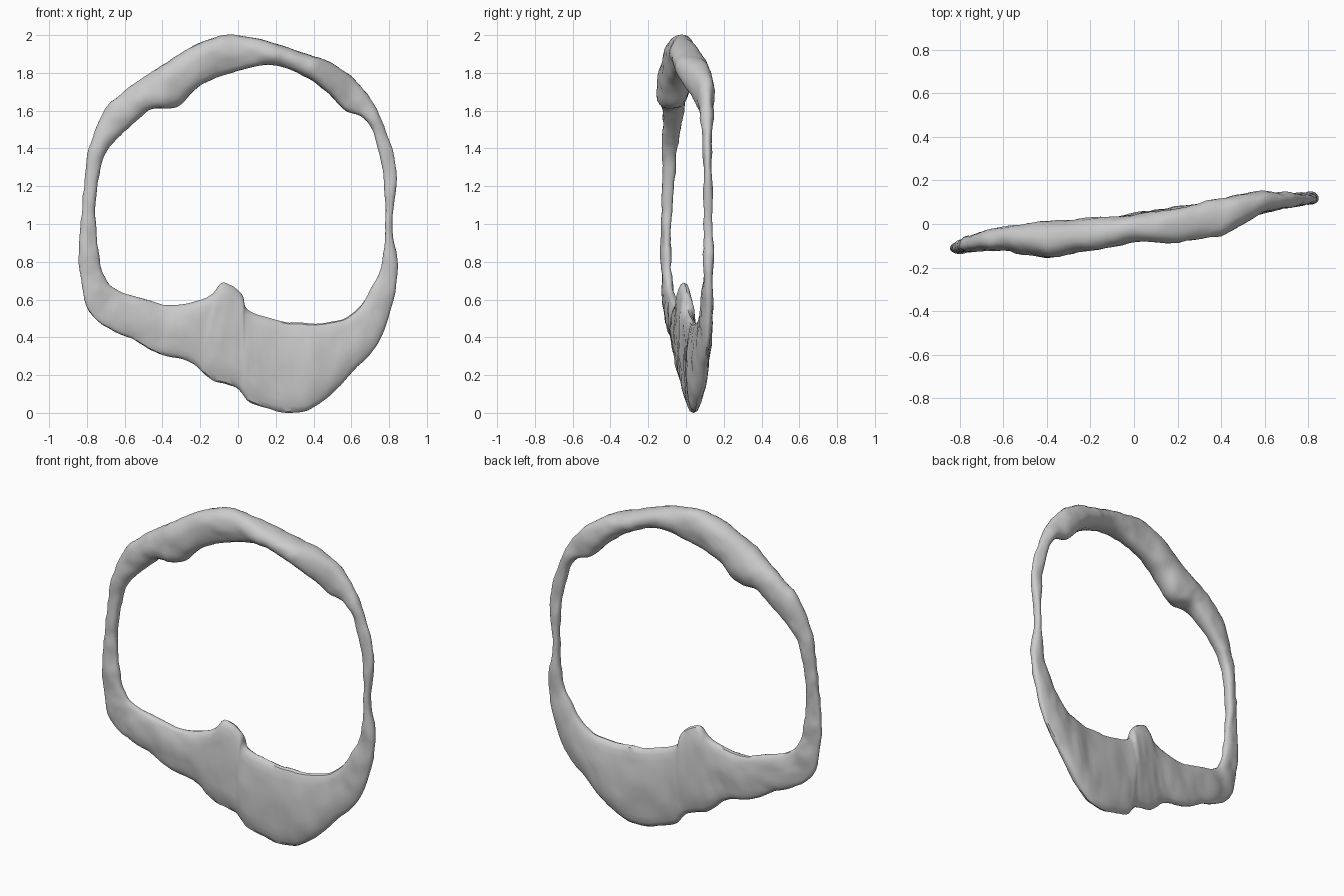
import bpy, bmesh, math
from mathutils import Vector, noise

if "Cube" in bpy.data.objects:
    bpy.data.objects.remove(bpy.data.objects["Cube"])

# Stations around the ring: outer x, outer z, inner x, inner z
STATIONS = [
    (-0.05, 2.00, 0.00, 1.81), (-0.22, 1.95, -0.19, 1.74), (-0.43, 1.82, -0.33, 1.62),
    (-0.58, 1.72, -0.47, 1.60), (-0.70, 1.61, -0.62, 1.47), (-0.79, 1.40, -0.71, 1.35),
    (-0.82, 1.15, -0.755, 1.12), (-0.84, 0.93, -0.745, 0.92), (-0.84, 0.74, -0.72, 0.75),
    (-0.77, 0.51, -0.65, 0.655), (-0.56, 0.39, -0.50, 0.60), (-0.42, 0.315, -0.32, 0.57),
    (-0.25, 0.27, -0.15, 0.62), (-0.14, 0.175, -0.08, 0.69), (-0.01, 0.135, 0.02, 0.63),
    (0.08, 0.045, 0.06, 0.54), (0.30, 0.00, 0.27, 0.48), (0.45, 0.06, 0.50, 0.48),
    (0.61, 0.22, 0.62, 0.535), (0.76, 0.40, 0.70, 0.65), (0.845, 0.74, 0.765, 0.80),
    (0.815, 1.00, 0.78, 1.00), (0.84, 1.28, 0.77, 1.24), (0.76, 1.55, 0.70, 1.52),
    (0.65, 1.73, 0.56, 1.61), (0.50, 1.85, 0.42, 1.74), (0.33, 1.91, 0.29, 1.81),
    (0.15, 1.97, 0.16, 1.84)]

# Front and back depth limits at x = -0.8, -0.6 ... 0.8
TOP_FRONT = (-.125, -.12, -.16, -.125, -.08, -.085, -.06, .06, .095)
TOP_BACK = (-.065, -.01, .01, .03, .04, .075, .12, .155, .135)
LOW_FRONT = (-.135, -.105, -.085, -.075, -.045, -.01, .005, .05, .095)
LOW_BACK = (-.085, -.04, -.01, .01, .05, .075, .10, .13, .145)


def lookup(table, x):
    t = min(max((x + 0.8) / 0.2, 0), 7.999)
    i = int(t)
    return table[i] + (table[i + 1] - table[i]) * (t - i)


def spline(p, i, t):
    a, b, c, d = (Vector(p[(i + k) % len(p)]) for k in (-1, 0, 1, 2))
    return 0.5 * (2 * b + (c - a) * t + (2 * a - 5 * b + 4 * c - d) * t * t
                  + (3 * b - a - 3 * c + d) * t ** 3)


STEPS, SIDES = 7, 24
bm = bmesh.new()
rings = []
for s in range(len(STATIONS) * STEPS):
    ox, oz, ix, iz = spline(STATIONS, s // STEPS, (s % STEPS) / STEPS)
    ring = []
    for k in range(SIDES):
        a = 2 * math.pi * k / SIDES
        c, d = math.cos(a), math.sin(a)
        u = 0.5 + 0.5 * c
        x, z = ix + (ox - ix) * u, iz + (oz - iz) * u
        w = min(max((z - 0.9) / 0.4, 0), 1)
        front = lookup(LOW_FRONT, x) * (1 - w) + lookup(TOP_FRONT, x) * w
        back = lookup(LOW_BACK, x) * (1 - w) + lookup(TOP_BACK, x) * w
        y = (front + back) / 2 + (back - front) / 2 * math.copysign(abs(d) ** 0.8, d)
        p = Vector((x, y, z))
        # Rough, worn surface
        bump = noise.noise(p * 9) * 0.010 + noise.noise(p * 24) * 0.006
        across = Vector((ox - ix, 0, oz - iz)).normalized()
        p += (across * c * 0.6 + Vector((0, d, 0))) * bump
        p.z = max(p.z, 0)
        ring.append(bm.verts.new(p))
    rings.append(ring)

# Skin the closed ring
for r, ring in enumerate(rings):
    nxt = rings[(r + 1) % len(rings)]
    for k in range(SIDES):
        m = (k + 1) % SIDES
        bm.faces.new((ring[k], ring[m], nxt[m], nxt[k]))
bmesh.ops.recalc_face_normals(bm, faces=bm.faces)

mesh = bpy.data.meshes.new("worn_ring")
bm.to_mesh(mesh)
bm.free()
obj = bpy.data.objects.new("worn_ring", mesh)
bpy.context.collection.objects.link(obj)
bpy.context.view_layer.objects.active = obj
obj.select_set(True)
bpy.ops.object.shade_smooth_by_angle(angle=math.radians(40))
